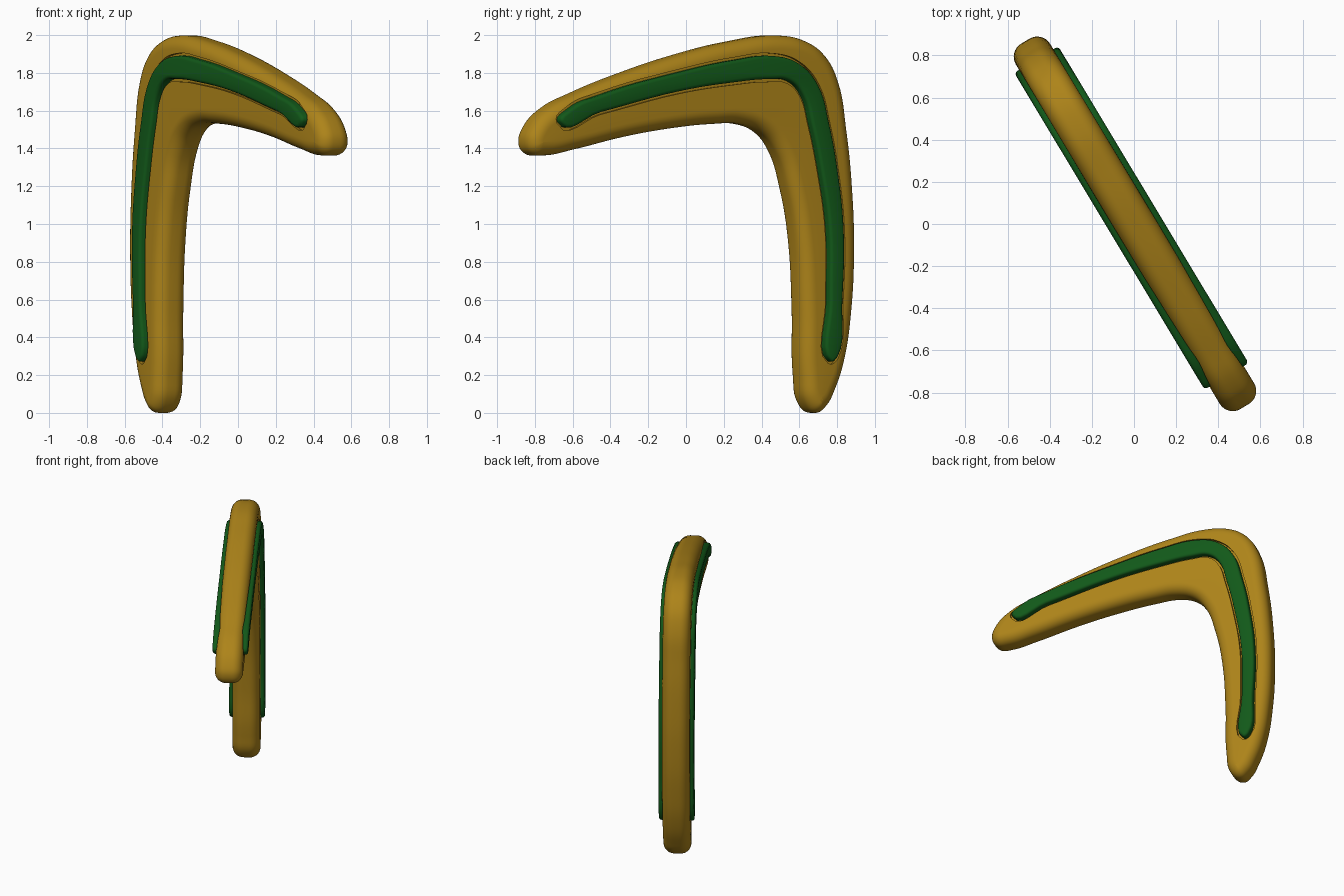
import bpy
import bmesh
import math
from mathutils import Matrix, Vector

old = bpy.data.objects.get("Cube")
if old:
    bpy.data.objects.remove(old, do_unlink=True)

# The flat shape stands upright in a plane turned about the vertical axis
ANGLE = math.radians(59)
ALONG = Vector((-math.cos(ANGLE), math.sin(ANGLE), 0))
UP = Vector((0, 0, 1))
SIDE = ALONG.cross(UP)
PLACE = Matrix((ALONG, UP, SIDE)).transposed().to_4x4()
PLACE.translation = Vector((0.005, 0, 0))


def material(name, color):
    mat = bpy.data.materials.new(name)
    mat.use_nodes = True
    mat.diffuse_color = color
    mat.node_tree.nodes["Principled BSDF"].inputs["Base Color"].default_value = color
    return mat


def activate(obj):
    bpy.ops.object.select_all(action='DESELECT')
    obj.select_set(True)
    bpy.context.view_layer.objects.active = obj


def slab(name, outline, half_thickness, rounding, mat, grow=0.0, steps=5):
    """Closed smooth outline, thickened both ways, with rounded rims."""
    curve = bpy.data.curves.new(name, 'CURVE')
    curve.dimensions = '2D'
    curve.fill_mode = 'BOTH'
    curve.resolution_u = 6
    curve.extrude = half_thickness - rounding
    curve.bevel_depth = rounding
    curve.bevel_resolution = steps
    curve.offset = grow - rounding
    spline = curve.splines.new('BEZIER')
    spline.bezier_points.add(len(outline) - 1)
    spline.use_cyclic_u = True
    for point, (along, height) in zip(spline.bezier_points, outline):
        point.co = (along, height, 0)
        point.handle_left_type = point.handle_right_type = 'AUTO'
    obj = bpy.data.objects.new(name, curve)
    bpy.context.collection.objects.link(obj)
    obj.matrix_world = PLACE
    activate(obj)
    bpy.ops.object.convert(target='MESH')
    obj = bpy.context.object
    # Weld the caps to the rims so the slab is a closed solid
    bm = bmesh.new()
    bm.from_mesh(obj.data)
    bmesh.ops.remove_doubles(bm, verts=bm.verts, dist=0.0005)
    bmesh.ops.recalc_face_normals(bm, faces=bm.faces)
    bm.to_mesh(obj.data)
    bm.free()
    obj.data.materials.clear()
    obj.data.materials.append(mat)
    return obj


def smooth(obj, degrees):
    activate(obj)
    bpy.ops.object.shade_smooth_by_angle(angle=math.radians(degrees))


gold = material("golden yellow", (0.42, 0.23, 0.01, 1))
green = material("dark green", (0.006, 0.1, 0.01, 1))

# Outlines as (distance along the plane, height)
body_outline = [
    (.78, 0), (.715, .05), (.685, .2), (.678, .55), (.655, .915), (.605, 1.18),
    (.529, 1.39), (.442, 1.485), (.31, 1.53), (.15, 1.53), (-.1, 1.508),
    (-.41, 1.46), (-.71, 1.395), (-.9, 1.363), (-.98, 1.375), (-1.01, 1.43),
    (-.98, 1.52), (-.88, 1.614), (-.705, 1.693), (-.4, 1.8), (-.03, 1.905),
    (.27, 1.968), (.54, 1.998), (.715, 1.968), (.83, 1.894), (.91, 1.762),
    (.964, 1.497), (1, 1.18), (1.012, .86), (.995, .545), (.951, .28),
    (.892, .12), (.84, .035)]
rail_outline = [
    (-.84, 1.54), (-.78, 1.61), (-.59, 1.683), (-.1, 1.804), (.24, 1.868),
    (.48, 1.889), (.637, 1.847), (.75, 1.735), (.82, 1.524), (.87, 1.286),
    (.908, .97), (.9, .6), (.87, .296), (.828, .275), (.82, .6), (.816, .97),
    (.766, 1.286), (.71, 1.524), (.657, 1.683), (.575, 1.757), (.45, 1.767),
    (.24, 1.751), (-.1, 1.704), (-.59, 1.593)]

# Rounded body with a channel cut around the rail
body = slab("body", body_outline, 0.095, 0.072, gold, steps=7)
cutter = slab("channel_cutter", rail_outline, 0.2, 0, gold, grow=0.014)
cutter.hide_render = True
cut = body.modifiers.new("channel", 'BOOLEAN')
cut.operation = 'DIFFERENCE'
cut.solver = 'EXACT'
cut.object = cutter
activate(body)
bpy.ops.object.modifier_apply(modifier=cut.name)
bpy.data.objects.remove(cutter, do_unlink=True)
smooth(body, 35)

# Floor of the channel
floor = slab("channel_floor", rail_outline, 0.075, 0, gold, grow=0.016)
smooth(floor, 35)

# Raised rail standing proud on both faces
rail = slab("rail", rail_outline, 0.122, 0.018, green, steps=2)
smooth(rail, 35)
